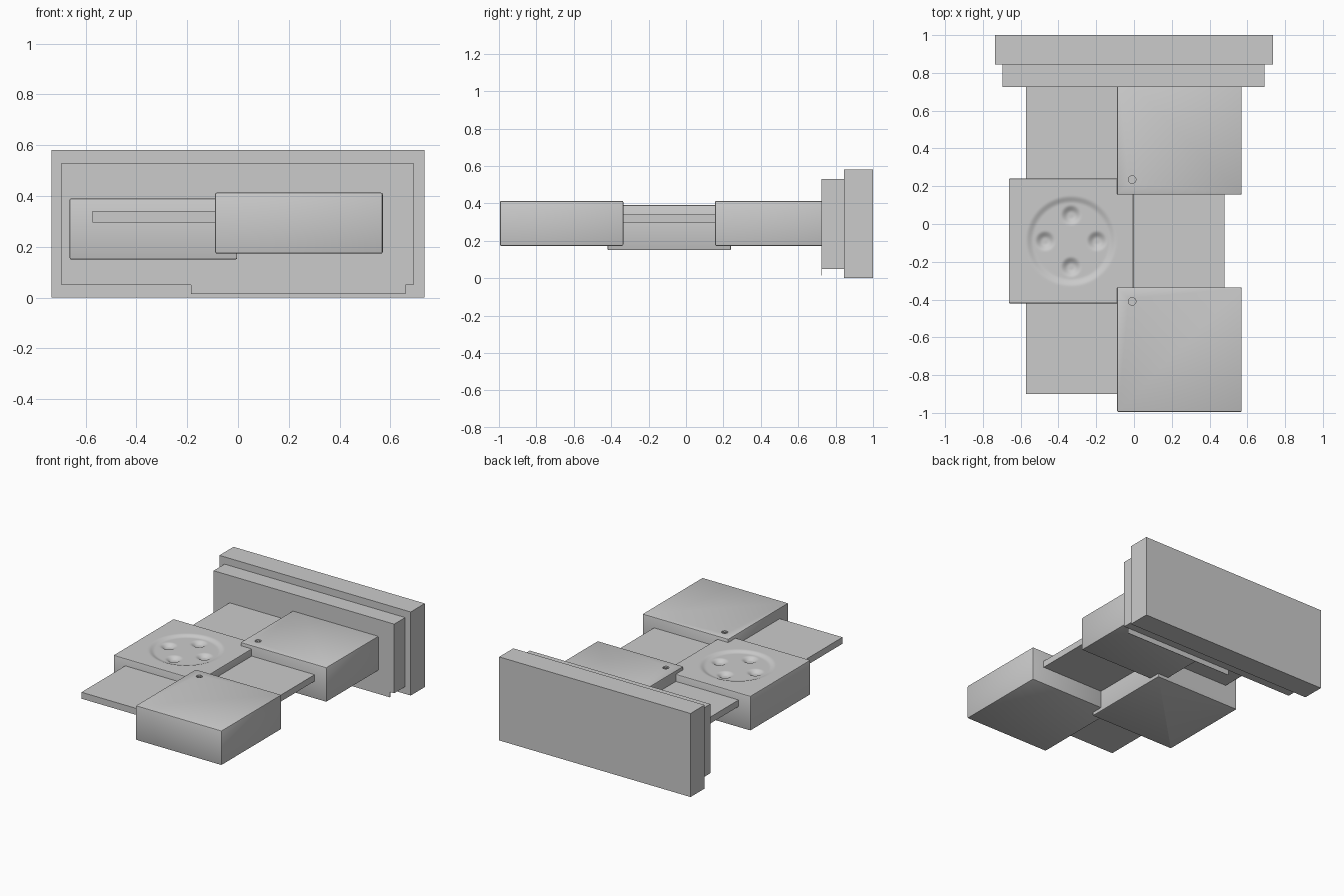
import bpy, bmesh, math

if "Cube" in bpy.data.objects:
    bpy.data.objects.remove(bpy.data.objects["Cube"])


def finish(bm, name, bevel=0.0):
    """Bevel the sharp edges and turn the bmesh into a named object."""
    bmesh.ops.recalc_face_normals(bm, faces=bm.faces)
    if bevel:
        sharp = [e for e in bm.edges if e.calc_face_angle(0) > math.radians(50)]
        bmesh.ops.bevel(bm, geom=sharp, offset=bevel, segments=2,
                        profile=0.5, affect='EDGES')
    mesh = bpy.data.meshes.new(name)
    bm.to_mesh(mesh)
    bm.free()
    obj = bpy.data.objects.new(name, mesh)
    bpy.context.collection.objects.link(obj)
    if bevel:
        bpy.ops.object.select_all(action='DESELECT')
        obj.select_set(True)
        bpy.context.view_layer.objects.active = obj
        bpy.ops.object.shade_smooth_by_angle(angle=math.radians(35))
    return obj


def box(name, x, y, z, bevel=0.0):
    """Box from (min, max) ranges."""
    bm = bmesh.new()
    bmesh.ops.create_cube(bm, size=1)
    for v in bm.verts:
        v.co = [r[0] + (c + 0.5) * (r[1] - r[0]) for c, r in zip(v.co, (x, y, z))]
    return finish(bm, name, bevel)


def smooth(a, b, t):
    t = min(max((t - a) / (b - a), 0), 1)
    return t * t * (3 - 2 * t)


# wall backing: large rear plate, smaller front plate, thin lip under it
box("rear_plate", (-0.735, 0.735), (0.845, 1.0), (0, 0.58))
box("front_plate", (-0.695, 0.692), (0.725, 0.845), (0.05, 0.53))
box("plate_lip", (-0.185, 0.66), (0.725, 0.728), (0.013, 0.05))

# long flat board running through the blocks
box("board", (-0.572, 0.48), (-0.9, 0.73), (0.295, 0.34))

# two right-hand blocks, each with a small cross-slotted screw recess
for name, y0, screw_y in (("front", -0.995, -0.41), ("rear", 0.155, 0.235)):
    block = box(name + "_block", (-0.09, 0.57), (y0, y0 + 0.66), (0.173, 0.413), 0.007)
    bm = bmesh.new()
    bmesh.ops.create_cone(bm, cap_ends=True, segments=24, radius1=0.02,
                          radius2=0.02, depth=0.03)
    cutter = finish(bm, name + "_recess_cutter")
    cutter.location = (-0.01, screw_y, 0.416)
    cutter.hide_render = True
    cutter.hide_set(True)
    mod = block.modifiers.new("recess", 'BOOLEAN')
    mod.operation = 'DIFFERENCE'
    mod.solver = 'EXACT'
    mod.object = cutter
    for i, (w, d) in enumerate(((0.016, 0.003), (0.003, 0.016))):
        box(f"{name}_screw_cross_{i}", (-0.01 - w, -0.01 + w),
            (screw_y - d, screw_y + d), (0.395, 0.408))

# left block: top is a shallow round dish with four small hollows
CX, CY, HALF, TOP, BOTTOM = -0.333, -0.09, 0.33, 0.39, 0.15
hollows = [(0.137 * math.cos(a), 0.137 * math.sin(a))
           for a in (i * math.pi / 2 for i in range(4))]
bm = bmesh.new()
bmesh.ops.create_grid(bm, x_segments=90, y_segments=90, size=HALF)
for v in bm.verts:
    x, y = v.co.x, v.co.y
    drop = 0.012 * (1 - smooth(0.2, 0.24, math.hypot(x, y)))
    for hx, hy in hollows:
        drop += 0.018 * (1 - smooth(0.015, 0.055, math.hypot(x - hx, y - hy)))
    v.co = (CX + x, CY + y, TOP - drop)
rim = [e for e in bm.edges if e.is_boundary]
skirt = bmesh.ops.extrude_edge_only(bm, edges=rim)["geom"]
for v in skirt:
    if isinstance(v, bmesh.types.BMVert):
        v.co.z = BOTTOM
bmesh.ops.holes_fill(bm, edges=[e for e in bm.edges if e.is_boundary], sides=0)
finish(bm, "dished_block", 0.006)
